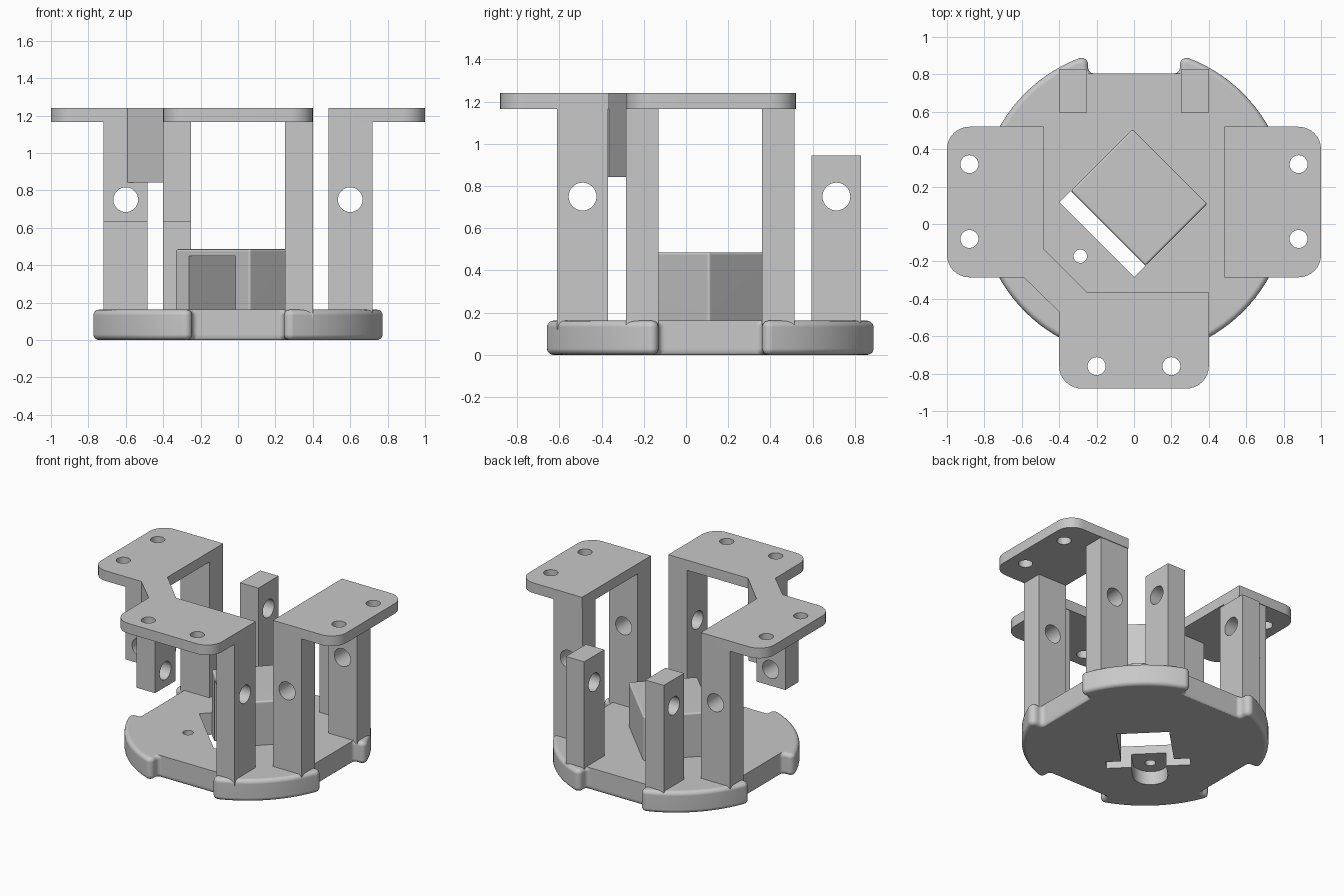
import bpy, bmesh, math
from mathutils import Vector

if "Cube" in bpy.data.objects:
    bpy.data.objects.remove(bpy.data.objects["Cube"])

CY = 0.115            # centre of the round base along y
gray = bpy.data.materials.new("gray_plastic")
gray.diffuse_color = (0.58, 0.58, 0.58, 1)
gray.use_nodes = True
gray.node_tree.nodes["Principled BSDF"].inputs["Base Color"].default_value = gray.diffuse_color


def rounded(corners, seg=8):
    """Outline from (x, y[, radius]) corners with filleted corners."""
    out, n = [], len(corners)
    for i, c in enumerate(corners):
        p = Vector(c[:2])
        r = c[2] if len(c) > 2 else 0
        if not r:
            out.append(p)
            continue
        a = (Vector(corners[i - 1][:2]) - p).normalized()
        b = (Vector(corners[(i + 1) % n][:2]) - p).normalized()
        half = a.angle(b) / 2
        centre = p + (a + b).normalized() * (r / math.sin(half))
        t = r / math.tan(half)
        start, end = p + a * t - centre, p + b * t - centre
        sweep = start.angle_signed(end)
        a0 = math.atan2(start.y, start.x)
        for k in range(seg + 1):
            ang = a0 - sweep * k / seg
            out.append(centre + Vector((math.cos(ang), math.sin(ang))) * r)
    return out


def loft(name, rings):
    """Closed solid through (outline, z) rings with equal point counts."""
    bm = bmesh.new()
    rows = [[bm.verts.new((p[0], p[1], z)) for p in outline] for outline, z in rings]
    n = len(rows[0])
    bm.faces.new(rows[0][::-1])
    bm.faces.new(rows[-1])
    for a, b in zip(rows, rows[1:]):
        for i in range(n):
            j = (i + 1) % n
            bm.faces.new((a[i], a[j], b[j], b[i]))
    bmesh.ops.recalc_face_normals(bm, faces=bm.faces)
    me = bpy.data.meshes.new(name)
    bm.to_mesh(me)
    bm.free()
    ob = bpy.data.objects.new(name, me)
    bpy.context.collection.objects.link(ob)
    me.materials.append(gray)
    return ob


def prism(name, outline, z0, z1):
    return loft(name, [(outline, z0), (outline, z1)])


def box(name, x0, x1, y0, y1, z0, z1):
    return prism(name, [(x0, y0), (x1, y0), (x1, y1), (x0, y1)], z0, z1)


def rod(centre, radius, axis):
    rot = {"x": (0, math.pi / 2, 0), "y": (math.pi / 2, 0, 0), "z": (0, 0, 0)}[axis]
    bpy.ops.mesh.primitive_cylinder_add(vertices=32, radius=radius, depth=0.6,
                                        location=centre, rotation=rot)
    return bpy.context.object


def apply_mod(ob, mod):
    bpy.context.view_layer.objects.active = ob
    bpy.ops.object.modifier_apply(modifier=mod.name)


def cut(ob, *cutters):
    bpy.context.view_layer.update()
    for c in cutters:
        keep = ob.data.copy()
        m = ob.modifiers.new("cut", "BOOLEAN")
        m.operation, m.solver, m.object = "DIFFERENCE", "EXACT", c
        apply_mod(ob, m)
        if not ob.data.polygons:      # never lose the part itself
            ob.data = keep
        bpy.data.objects.remove(c)


def diag(points):
    """Points of the frame turned 45 degrees about the base centre."""
    s = math.sqrt(0.5)
    return [((u + v) * s, CY + (v - u) * s) for u, v in points]


def diag_box(name, u, v0, v1, z0, z1):
    return prism(name, diag([(-u, v0), (u, v0), (u, v1), (-u, v1)]), z0, z1)


def base_outline(d, flat):
    """Round outline with four flat notches, its arcs drawn in by d."""
    r, half, convex = 0.825 - d, 0.245 + d, 0.036 - d
    tip = math.asin(half / r)
    quarter = [(flat, half, 0.03), (r * math.cos(tip), half, convex)]
    for k in range(1, 16):
        a = tip + (math.pi / 2 - 2 * tip) * k / 16
        quarter.append((r * math.cos(a), r * math.sin(a)))
    quarter += [(half, r * math.cos(tip), convex), (half, flat, 0.03)]
    corners = []
    for c, s in [(1, 0), (0, 1), (-1, 0), (0, -1)]:
        corners += [(p[0] * c - p[1] * s, CY + p[0] * s + p[1] * c, *p[2:])
                    for p in quarter]
    return rounded(corners, 5)


# Round base: edges rounded on the arcs, flat notches nearly sharp
E, H, rings = 0.03, 0.162, []
steps = [math.pi / 2 * k / 5 for k in range(6)]
for t in steps:
    d = E * (1 - math.sin(t))
    rings.append((base_outline(d, 0.69 - 0.4 * d), E * (1 - math.cos(t))))
for t in steps:
    rings.append((base_outline(E * (1 - math.cos(t)), 0.69), H - E * (1 - math.sin(t))))
base = loft("base", rings)

# Openings in the base: cavity, wide slot, underside screw recess and screw hole
recess = [(0.117, -0.24), (-0.117, -0.24)]
recess += [(-0.117 * math.cos(math.pi * k / 16), -0.406 - 0.117 * math.sin(math.pi * k / 16))
           for k in range(17)]
hx, hy = diag([(0, -0.406)])[0]
cut(base,
    diag_box("cavity_cutter", 0.177, -0.25, 0.17, -0.1, 0.3),
    diag_box("slot_cutter", 0.282, -0.28, -0.195, -0.1, 0.3),
    prism("recess_cutter", diag(recess), -0.1, 0.1),
    rod((hx, hy, 0.1), 0.036, "z"))

# Hollow housing with an open side
housing = diag_box("housing", 0.282, -0.195, 0.272, 0.12, 0.485)
m = housing.modifiers.new("bevel", "BEVEL")
m.width, m.segments = 0.012, 3
apply_mod(housing, m)
cut(housing, diag_box("housing_cutter", 0.177, -0.4, 0.17, 0, 0.45))

# Top plates with mounting holes
Z0, Z1 = 1.165, 1.24
corner_plate = prism("corner_plate", rounded([
    (-1, -0.285, 0.12), (-0.59, -0.285), (-0.4, -0.47), (-0.4, -0.88, 0.12),
    (0.4, -0.88, 0.12), (0.4, -0.365), (-0.25, -0.365), (-0.485, -0.13),
    (-0.485, 0.52), (-1, 0.52, 0.12)]), Z0, Z1)
cut(corner_plate, *[rod((x, y, 1.2), 0.048, "z") for x, y in
                    [(-0.88, 0.32), (-0.88, -0.08), (-0.2, -0.76), (0.2, -0.76)]])
side_plate = prism("side_plate", rounded([
    (0.485, -0.285), (1, -0.285, 0.12), (1, 0.52, 0.12), (0.485, 0.52)]), Z0, Z1)
cut(side_plate, *[rod((0.88, y, 1.2), 0.048, "z") for y in (0.32, -0.08)])

# Diagonal brace under the corner of the plate
brace = prism("corner_brace", [(-0.59, -0.285), (-0.4, -0.47), (-0.25, -0.365),
                               (-0.485, -0.13)], 0.842, 1.2)

# Legs with cross holes; the two next to the brace hang free of the base
LOW, HANG, TOP = 0.12, 0.63, 1.2
for side, s in (("left", -1), ("right", 1)):
    hang = HANG if s < 0 else LOW
    xs = sorted((s * 0.25, s * 0.4))
    for name, y0, y1, z0, z1 in (("front_leg", -0.61, -0.37, hang, TOP),
                                 ("back_post", 0.595, 0.83, LOW, 0.945)):
        leg = box(side + "_" + name, *xs, y0, y1, z0, z1)
        cut(leg, rod((s * 0.325, (y0 + y1) / 2, 0.75), 0.066, "x"))
    xs = sorted((s * 0.485, s * 0.72))
    for name, y0, y1, z0 in (("side_leg_front", -0.285, -0.13, hang),
                             ("side_leg_back", 0.36, 0.515, LOW)):
        leg = box(side + "_" + name, *xs, y0, y1, z0, TOP)
        cut(leg, rod((s * 0.6, (y0 + y1) / 2, 0.75), 0.066, "y"))

# Smooth the curved faces, keep hard edges sharp and large faces flat
bpy.ops.object.select_all(action="SELECT")
bpy.ops.object.shade_smooth_by_angle(angle=math.radians(35))
for ob in (base, housing):
    ob.modifiers.new("flat_faces", "WEIGHTED_NORMAL").keep_sharp = True
